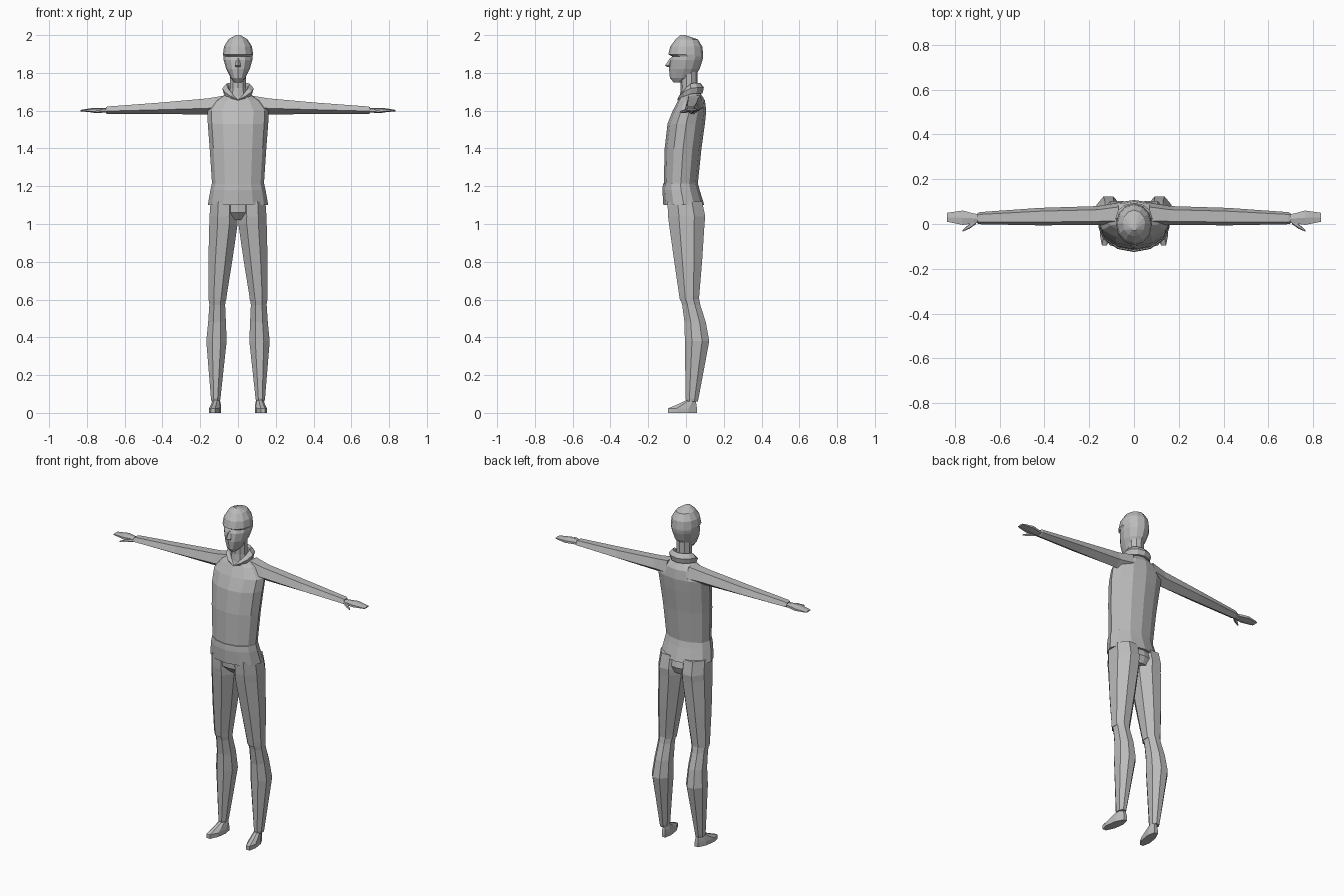
import bpy, bmesh, math

grey = bpy.data.materials.new("light_grey")
grey.diffuse_color = (0.5, 0.5, 0.5, 1)


def finish(name, bm, mirror=False):
    bmesh.ops.recalc_face_normals(bm, faces=bm.faces)
    me = bpy.data.meshes.new(name)
    bm.to_mesh(me)
    bm.free()
    ob = bpy.data.objects.new(name, me)
    bpy.context.collection.objects.link(ob)
    me.materials.append(grey)
    if mirror:
        ob.modifiers.new("mirror", "MIRROR")
    return ob


def loft(name, rings, n, axis="z", phase=0.0, mirror=False, splay=0.0):
    """Rings are (position, centre u, radius u, low v, high v).
    Axis z: u = x, v = y.  Axis x: u = y, v = z."""
    pts = [(math.sin(phase + math.tau * i / n), -math.cos(phase + math.tau * i / n))
           for i in range(n)]
    us, vs = [p[0] for p in pts], [p[1] for p in pts]
    pts = [(2 * (u - min(us)) / (max(us) - min(us)) - 1,
            (v - min(vs)) / (max(vs) - min(vs))) for u, v in pts]
    bm = bmesh.new()
    loops = []
    for pos, cu, ru, lo, hi in rings:
        loop = []
        for pu, pv in pts:
            u, v = cu + ru * pu, lo + (hi - lo) * pv
            loop.append(bm.verts.new((u - splay * v, v, pos) if axis == "z" else (pos, u, v)))
        loops.append(loop)
    for a, b in zip(loops, loops[1:]):
        for i in range(n):
            j = (i + 1) % n
            bm.faces.new((a[i], a[j], b[j], b[i]))
    bm.faces.new(loops[0])
    bm.faces.new(loops[-1])
    return finish(name, bm, mirror)


# Jacket body and flared hem
loft("jacket_body", [
    (1.19, 0, 0.136, -0.118, 0.060), (1.40, 0, 0.150, -0.113, 0.082),
    (1.53, 0, 0.160, -0.098, 0.100), (1.60, 0, 0.163, -0.070, 0.107),
    (1.655, 0, 0.120, -0.042, 0.100), (1.69, 0, 0.060, -0.025, 0.078)], 12)
loft("jacket_hem", [
    (1.10, 0, 0.160, -0.120, 0.097), (1.18, 0, 0.146, -0.125, 0.072),
    (1.215, 0, 0.138, -0.122, 0.063)], 12)

# Sleeves with a ridge along the top
loft("sleeve", [
    (0.07, 0.045, 0.050, 1.580, 1.680), (0.16, 0.038, 0.042, 1.580, 1.665),
    (0.42, 0.033, 0.039, 1.582, 1.642), (0.69, 0.026, 0.027, 1.583, 1.622),
    (0.70, 0.025, 0.023, 1.586, 1.618)], 5, "x", mirror=True)

# Hands: wrist, palm and thumb
loft("hand", [
    (0.69, 0.025, 0.018, 1.590, 1.612), (0.715, 0.025, 0.022, 1.589, 1.615),
    (0.765, 0.028, 0.032, 1.590, 1.615), (0.835, 0.030, 0.020, 1.597, 1.604)],
    6, "x", mirror=True)
loft("thumb", [
    (0.705, 0.012, 0.012, 1.590, 1.608), (0.735, -0.010, 0.011, 1.588, 1.604),
    (0.765, -0.030, 0.004, 1.588, 1.596)], 5, "x", mirror=True)

# Trousers: hips, thighs, shins
loft("hips", [
    (1.02, 0, 0.120, -0.055, 0.075), (1.06, 0, 0.147, -0.095, 0.093),
    (1.15, 0, 0.135, -0.100, 0.070)], 12)
loft("thigh", [
    (0.595, 0.109, 0.046, -0.032, 0.068), (0.62, 0.108, 0.048, -0.036, 0.070),
    (0.80, 0.094, 0.063, -0.062, 0.085), (1.00, 0.077, 0.075, -0.090, 0.098),
    (1.04, 0.077, 0.074, -0.095, 0.102), (1.12, 0.075, 0.070, -0.098, 0.085)],
    8, phase=math.pi / 8, mirror=True)
loft("shin", [
    (0.06, 0.118, 0.022, 0.001, 0.062), (0.075, 0.118, 0.025, -0.002, 0.066),
    (0.38, 0.114, 0.054, -0.006, 0.123), (0.48, 0.111, 0.047, -0.008, 0.105),
    (0.57, 0.110, 0.042, -0.020, 0.076), (0.61, 0.109, 0.044, -0.030, 0.068)],
    8, phase=math.pi / 8, mirror=True)

# Feet, toes turned slightly out
loft("foot", [
    (0.0, 0.118, 0.027, -0.095, 0.058), (0.024, 0.118, 0.027, -0.095, 0.058),
    (0.045, 0.118, 0.023, -0.045, 0.055), (0.07, 0.118, 0.017, 0.005, 0.050)],
    8, phase=math.pi / 8, mirror=True, splay=0.15)

# Neck
loft("neck", [(1.65, 0, 0.050, -0.035, 0.065), (1.72, 0, 0.043, -0.028, 0.060),
              (1.82, 0, 0.043, -0.030, 0.062)], 10)

# Head: chin, jaw, recessed eye band, brow, crown
loft("head", [
    (1.750, 0, 0.018, -0.065, -0.020), (1.772, 0, 0.038, -0.085, 0.040),
    (1.820, 0, 0.062, -0.090, 0.072), (1.868, 0, 0.076, -0.085, 0.088),
    (1.888, 0, 0.077, -0.074, 0.091), (1.898, 0, 0.080, -0.094, 0.091),
    (1.940, 0, 0.074, -0.083, 0.086), (1.978, 0, 0.050, -0.055, 0.062),
    (2.0, 0, 0.012, -0.030, -0.005)], 12)

# Nose wedge
loft("nose", [(1.832, 0, 0.014, -0.100, -0.07), (1.838, 0, 0.015, -0.111, -0.07),
              (1.878, 0, 0.007, -0.085, -0.07)], 4)

# Upright collar, open to a V at the front
bm = bmesh.new()
rows = []
for k in range(7):
    t = math.pi * k / 6
    s, c = math.sin(t), -math.cos(t)
    f = k / 6
    z, h = 1.652 + 0.040 * min(1, 1.8 * f), 0.008 + 0.047 * min(1, 2.2 * f)
    section = [(1.10, 0), (1.22, 0.55), (0.90, 1.0), (0.76, 0.8), (0.70, 0)]
    rows.append([bm.verts.new((0.068 * r * s, 0.024 + 0.058 * r * c, z + h * q))
                 for r, q in section])
for a, b in zip(rows, rows[1:]):
    for i in range(5):
        j = (i + 1) % 5
        bm.faces.new((a[i], a[j], b[j], b[i]))
finish("collar", bm, True)
